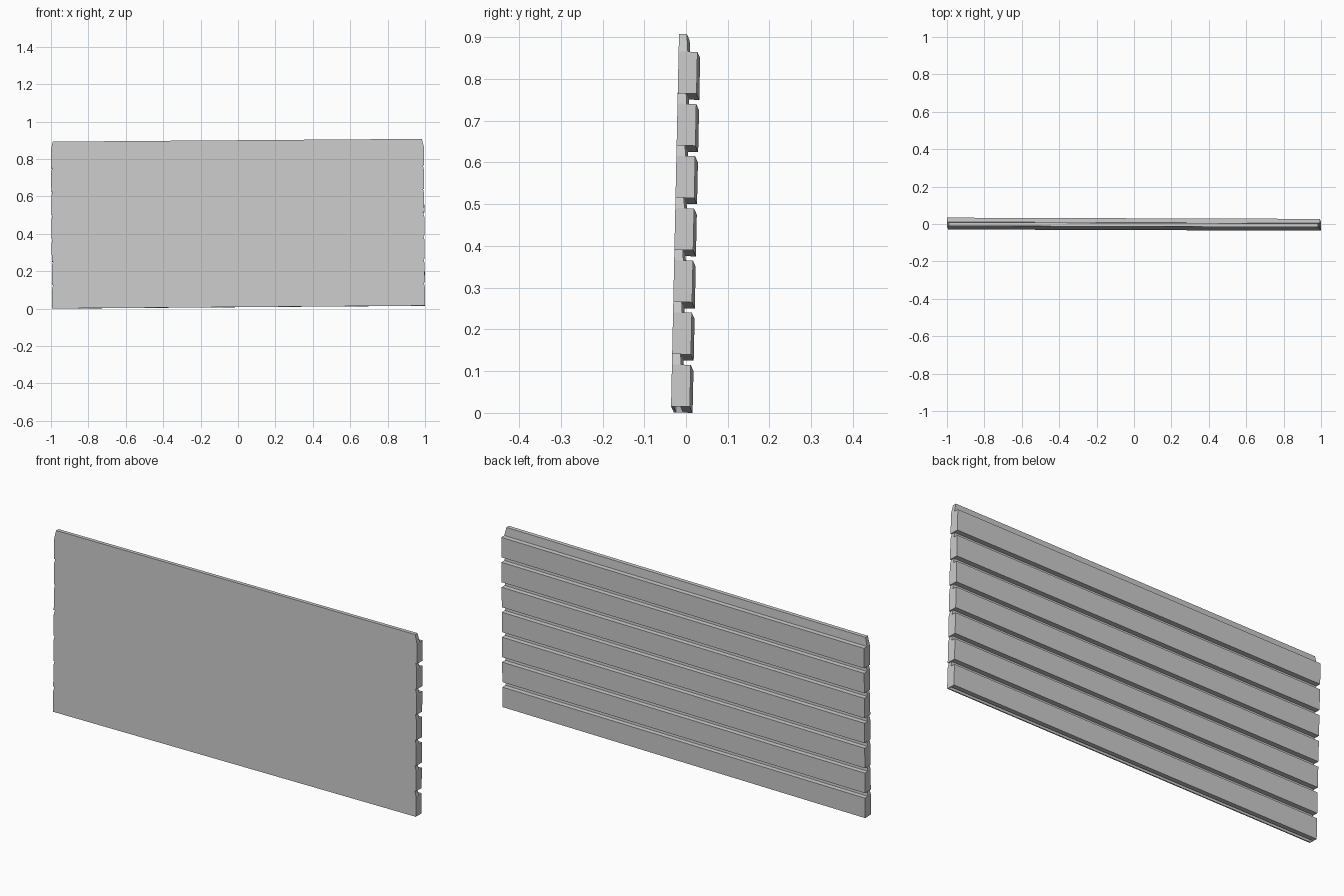
import bpy, bmesh
from mathutils import Matrix, Euler

if "Cube" in bpy.data.objects:
    bpy.data.objects.remove(bpy.data.objects["Cube"])

HALF = 0.9967      # half length of the boards
DEPTH = 0.045      # board thickness
PITCH = 0.125      # spacing of boards
BOARD = 0.10       # height of the thick part
SLATS = 7


def tongue(h):
    """Ring of the tapered tongue at height fraction h (0 base, 1 tip)."""
    return (HALF - 0.010 * h, 0.0, 0.022 - 0.003 * h)


# Rings (z, half length, front y, back y): groove roof and mouth under the lowest board
rings = [(0.03, HALF - 0.012, 0.007, 0.020), (0.0, HALF - 0.003, 0.006, 0.022)]

# Stacked boards, each with a thick body, a back ledge and a tapered tongue
for i in range(SLATS):
    z = i * PITCH
    rings.append((z, HALF, 0.0, DEPTH))
    rings.append((z + BOARD, HALF, 0.0, DEPTH))
    rings.append((z + BOARD, *tongue(0)))
    if i < SLATS - 1:
        rings.append((z + PITCH, *tongue((PITCH - BOARD) / 0.042)))
    else:
        rings.append((z + BOARD + 0.042, *tongue(1)))

# Loft the rings into one continuous panel
bm = bmesh.new()
loops = [[bm.verts.new(p) for p in ((-hx, y0, z), (hx, y0, z), (hx, y1, z), (-hx, y1, z))]
         for z, hx, y0, y1 in rings]
bm.faces.new(loops[0][::-1])
bm.faces.new(loops[-1])
for a, b in zip(loops, loops[1:]):
    for k in range(4):
        n = (k + 1) % 4
        bm.faces.new((a[k], a[n], b[n], b[k]))

# Drop the zero-area strips where neighbouring rings are flush
flat = [f for f in bm.faces if f.calc_area() < 1e-8]
bmesh.ops.delete(bm, geom=flat, context='FACES_ONLY')

# The panel leans slightly on every axis
lean = Matrix.Translation((0.003, -0.0325, 0.0085)) @ \
    Euler((-0.0213, -0.0075, -0.0033)).to_matrix().to_4x4()
bm.transform(lean)

mesh = bpy.data.meshes.new("slatted_panel")
bm.to_mesh(mesh)
bm.free()
panel = bpy.data.objects.new("slatted_panel", mesh)
bpy.context.collection.objects.link(panel)
